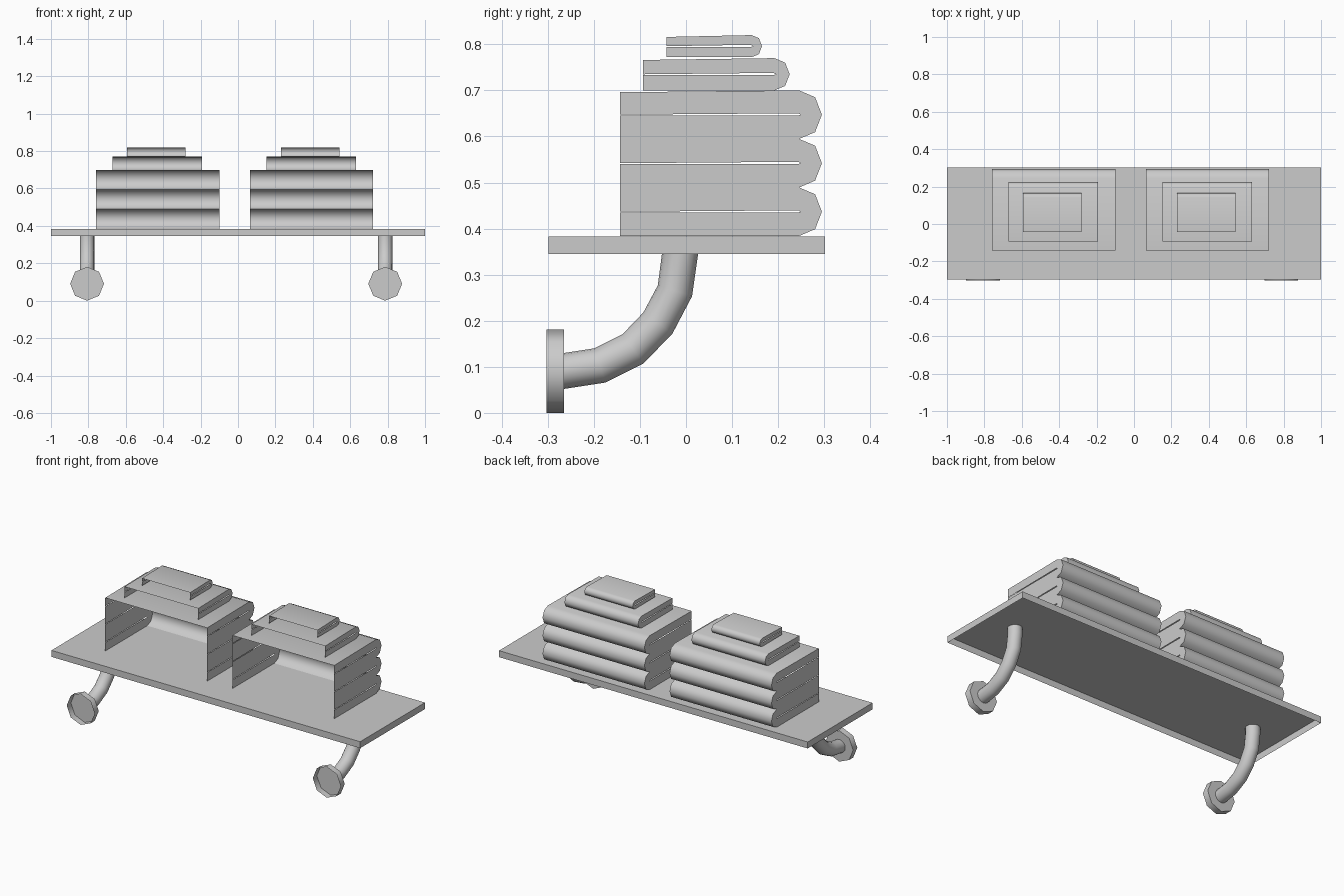
import bpy, bmesh, math
from mathutils import Vector

cube = bpy.data.objects.get("Cube")
if cube:
    bpy.data.objects.remove(cube)

grey = bpy.data.materials.new("light_grey")
grey.use_nodes = True
COLOUR = (0.6, 0.6, 0.6, 1)
grey.diffuse_color = COLOUR
grey.node_tree.nodes["Principled BSDF"].inputs["Base Color"].default_value = COLOUR


def finish(bm, name):
    """Turn a bmesh into a shaded object."""
    mesh = bpy.data.meshes.new(name)
    bm.to_mesh(mesh)
    bm.free()
    mesh.materials.append(grey)
    ob = bpy.data.objects.new(name, mesh)
    bpy.context.collection.objects.link(ob)
    bpy.ops.object.select_all(action='DESELECT')
    ob.select_set(True)
    bpy.context.view_layer.objects.active = ob
    bpy.ops.object.shade_smooth_by_angle(angle=math.radians(60))
    return ob


def face(bm, points):
    return bm.faces.new([bm.verts.new(p) for p in points])


def shelf():
    """Board with an open underside."""
    bm = bmesh.new()
    bmesh.ops.create_cube(bm, size=1)
    for v in bm.verts:
        v.co = Vector((v.co.x * 2, v.co.y * 0.6 + 0.002, v.co.z * 0.038 + 0.364))
    under = [f for f in bm.faces if f.normal.z < -0.5]
    bmesh.ops.delete(bm, geom=under, context='FACES_ONLY')
    finish(bm, "shelf_board")


def towel(name, x0, x1, front, back, z0, z1, layers):
    """Folded towels: rounded back, slit side panels, open front."""
    bm = bmesh.new()
    h = (z1 - z0) / layers
    for i in range(layers):
        base = z0 + i * h
        mid = base + h / 2
        turn = back - h * 0.47
        fold = [(turn, base), (back - h * 0.14, base + h * 0.14), (back, mid),
                (back - h * 0.14, base + h * 0.86), (turn, base + h)]
        # rounded fold, with the flat top on the last layer
        strip = fold + ([(front, z1 - 0.004)] if i == layers - 1 else [])
        rows = [[bm.verts.new((x, y, z)) for y, z in strip] for x in (x0, x1)]
        for a in range(len(strip) - 1):
            bm.faces.new((rows[0][a], rows[0][a + 1], rows[1][a + 1], rows[1][a]))
        # side panels with a narrow slit in the middle of the fold
        slit = turn - 0.002
        side = [(front, base)] + fold + [
            (front, base + h - 0.004 * (i == layers - 1)), (front, mid),
            (slit, mid + 0.003), (slit + 0.005, mid),
            (slit, mid - 0.002), (front, mid - 0.002)]
        for x in (x0, x1):
            panel = face(bm, [(x, y, z) for y, z in side])
            panel.normal_update()
            if (panel.normal.x > 0) != (x == x1):
                panel.normal_flip()
    bmesh.ops.remove_doubles(bm, verts=bm.verts, dist=0.0002)
    finish(bm, name)


def ring(bm, centre, radius, sides, tangent):
    """Circle of vertices across a path in the YZ plane."""
    across = Vector((0, -tangent.z, tangent.y))
    out = []
    for k in range(sides):
        a = math.tau * k / sides
        out.append(bm.verts.new(centre + radius * (
            math.cos(a) * Vector((1, 0, 0)) + math.sin(a) * across)))
    return out


def bridge(bm, a, b):
    for k in range(len(a)):
        n = (k + 1) % len(a)
        bm.faces.new((a[k], a[n], b[n], b[k]))


def bracket(side, x):
    """Bent pipe with an open, cup-shaped octagonal wall flange."""
    path = [Vector((x, y, z)) for y, z in (
        (-0.013, 0.383), (-0.013, 0.345), (-0.024, 0.265), (-0.061, 0.195),
        (-0.115, 0.139), (-0.187, 0.103), (-0.265, 0.091))]
    bm = bmesh.new()
    rings = []
    for i, p in enumerate(path):
        t = path[min(i + 1, len(path) - 1)] - path[max(i - 1, 0)]
        if i == len(path) - 1:
            t = Vector((0, -1, 0))
        rings.append(ring(bm, p, 0.039, 16, t.normalized()))
    for a, b in zip(rings, rings[1:]):
        bridge(bm, a, b)
    bmesh.ops.recalc_face_normals(bm, faces=bm.faces)
    finish(bm, side + "_bracket_pipe")

    bm = bmesh.new()
    axis = Vector((0, -1, 0))
    inner = ring(bm, Vector((x, -0.265, 0.0905)), 0.0905, 8, axis)
    outer = ring(bm, Vector((x, -0.303, 0.0905)), 0.0905, 8, axis)
    bridge(bm, inner, outer)
    bm.faces.new(inner)
    bmesh.ops.recalc_face_normals(bm, faces=bm.faces)
    finish(bm, side + "_wall_flange")


shelf()
for side, cx in (("right", -0.43), ("left", 0.393)):
    towel(side + "_large_towels", cx - 0.33, cx + 0.33, -0.143, 0.295, 0.384, 0.70, 3)
    towel(side + "_medium_towel", cx - 0.24, cx + 0.237, -0.093, 0.225, 0.70, 0.77, 1)
    towel(side + "_small_towel", cx - 0.163, cx + 0.15, -0.042, 0.165, 0.772, 0.82, 1)
for side, x in (("right", -0.807), ("left", 0.787)):
    bracket(side, x)
